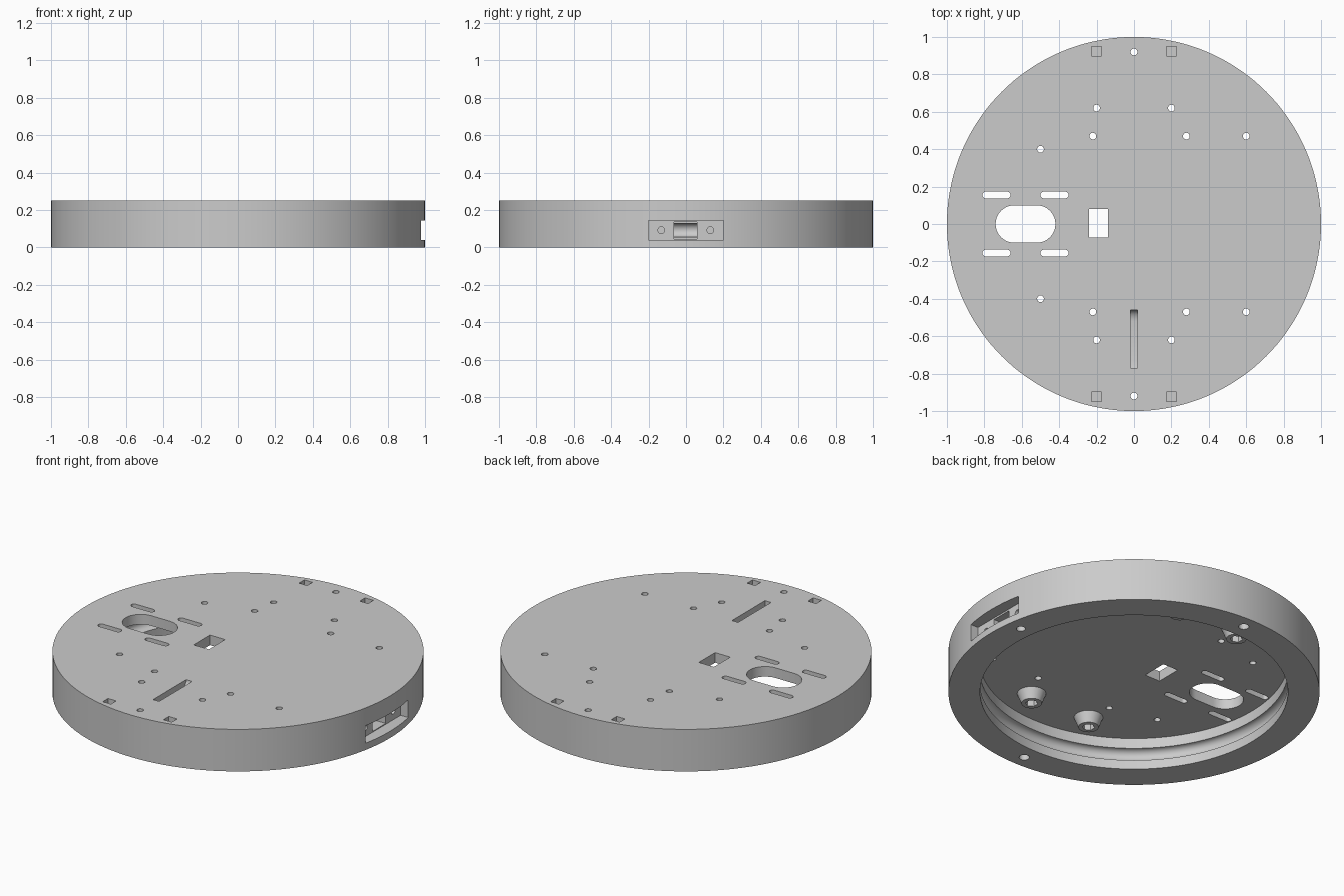
import bpy
import bmesh
import math
from mathutils import Matrix

if "Cube" in bpy.data.objects:
    bpy.data.objects.remove(bpy.data.objects["Cube"], do_unlink=True)

TOP, FLOOR, BORE = 0.25, 0.19, 0.83

grey = bpy.data.materials.new("light_grey_plastic")
grey.use_nodes = True
colour = (0.6, 0.6, 0.6, 1)
grey.diffuse_color = colour
grey.node_tree.nodes["Principled BSDF"].inputs["Base Color"].default_value = colour


def make_object(name, bm):
    bmesh.ops.recalc_face_normals(bm, faces=bm.faces)
    mesh = bpy.data.meshes.new(name)
    bm.to_mesh(mesh)
    bm.free()
    obj = bpy.data.objects.new(name, mesh)
    bpy.context.collection.objects.link(obj)
    mesh.materials.append(grey)
    return obj


def lathe(name, profile, steps=144):
    """Rings from (radius, z) pairs, capped at both ends."""
    bm = bmesh.new()
    rings = []
    for r, z in profile:
        angles = [2 * math.pi * i / steps for i in range(steps)]
        rings.append([bm.verts.new((r * math.cos(a), r * math.sin(a), z)) for a in angles])
    for a, b in zip(rings, rings[1:]):
        for i in range(steps):
            j = (i + 1) % steps
            bm.faces.new((a[i], a[j], b[j], b[i]))
    bm.faces.new(rings[0])
    bm.faces.new(rings[-1])
    return make_object(name, bm)


def prism(points, direction, place):
    """Extrude a flat outline; place maps its 2D points into space."""
    bm = bmesh.new()
    face = bm.faces.new([bm.verts.new(place(u, v)) for u, v in points])
    out = bmesh.ops.extrude_face_region(bm, geom=[face])
    verts = [g for g in out["geom"] if isinstance(g, bmesh.types.BMVert)]
    bmesh.ops.translate(bm, verts=verts, vec=direction)
    return make_object("cutter", bm)


def box(x0, x1, y0, y1, z0, z1):
    outline = [(x0, y0), (x1, y0), (x1, y1), (x0, y1)]
    return prism(outline, (0, 0, z1 - z0), lambda u, v: (u, v, z0))


def cone(x, y, z0, z1, r0, r1, sides=24):
    bm = bmesh.new()
    bmesh.ops.create_cone(bm, cap_ends=True, segments=sides, radius1=r0, radius2=r1,
                          depth=z1 - z0,
                          matrix=Matrix.Translation((x, y, (z0 + z1) / 2)))
    return make_object("cutter", bm)


def stadium(x0, x1, y, r, z0, z1, steps=16):
    """Upright round-ended slot along x."""
    outline = []
    for cx, start in ((x1 - r, -math.pi / 2), (x0 + r, math.pi / 2)):
        for i in range(steps + 1):
            a = start + math.pi * i / steps
            outline.append((cx + r * math.cos(a), y + r * math.sin(a)))
    return prism(outline, (0, 0, z1 - z0), lambda u, v: (u, v, z0))


def combine(target, tool, operation="DIFFERENCE"):
    tool.hide_render = True
    mod = target.modifiers.new("combine", "BOOLEAN")
    mod.operation = operation
    mod.solver = "EXACT"
    mod.object = tool
    bpy.ops.object.select_all(action="DESELECT")
    bpy.context.view_layer.objects.active = target
    target.select_set(True)
    bpy.ops.object.modifier_apply(modifier=mod.name)
    bpy.data.objects.remove(tool, do_unlink=True)


# Round cover with a deep recess and a rounded groove inside the rim
groove = []
for i in range(13):
    a = math.pi * i / 12
    groove.append((BORE + 0.037 * math.sin(a), 0.092 - 0.037 * math.cos(a)))
profile = [(1, TOP), (1, 0), (BORE, 0)] + groove + [(BORE, FLOOR)]
base = lathe("round_base", profile)

# Tapered bosses under the plate, with hexagonal nut pockets
for x in (-0.2, 0.2):
    for y in (-0.62, 0.62):
        combine(base, cone(x, y, 0.13, 0.22, 0.055, 0.09), "UNION")
        combine(base, cone(x, y, 0.1, 0.165, 0.034, 0.034, 6))

for side in (-1, 1):
    # Screw holes through the plate
    for x, y in ((-0.2, 0.62), (0.2, 0.62), (-0.22, 0.47), (0.28, 0.47), (0.6, 0.47), (-0.5, 0.4)):
        combine(base, cone(x, side * y, 0.05, 0.3, 0.018, 0.018))
    # Rim holes, wider at the bottom
    combine(base, cone(0, side * 0.92, -0.05, 0.3, 0.018, 0.018))
    combine(base, cone(0, side * 0.92, -0.05, 0.05, 0.028, 0.028))
    # Blind square sockets in the rim
    for x in (-0.2, 0.2):
        y = side * 0.923
        combine(base, box(x - 0.027, x + 0.027, y - 0.025, y + 0.025, 0.17, 0.3))
    # Narrow slots beside the oval opening
    for x in (-0.81, -0.5):
        combine(base, stadium(x, x + 0.15, side * 0.155, 0.018, 0.1, 0.3))

# Oval and rectangular openings
combine(base, stadium(-0.74, -0.42, 0, 0.1, 0.1, 0.3))
combine(base, box(-0.24, -0.14, -0.073, 0.08, 0.1, 0.3))

# Shallow channel in the top, with one curved end
channel = [(-0.77, 0.3), (-0.77, 0.215), (-0.73, 0.205)]
for i in range(9):
    a = math.pi / 2 * i / 8
    channel.append((-0.52 + 0.06 * math.sin(a), 0.25 - 0.045 * math.cos(a)))
channel.append((-0.46, 0.3))
combine(base, prism(channel, (0.04, 0, 0), lambda u, v: (-0.02, u, v)))

# Side connector pocket with its window and screw holes
combine(base, box(0.93, 1.1, -0.2, 0.2, 0.04, 0.145))
combine(base, box(0.75, 1.0, -0.065, 0.06, 0.045, 0.135))
for y in (-0.132, 0.13):
    ring = [(y + 0.018 * math.cos(math.pi * i / 10), 0.092 + 0.018 * math.sin(math.pi * i / 10))
            for i in range(20)]
    combine(base, prism(ring, (0.07, 0, 0), lambda u, v: (0.88, u, v)))
# Small wire hole under the pocket
combine(base, cone(0.905, 0.13, -0.05, 0.03, 0.025, 0.025))

bpy.ops.object.select_all(action="DESELECT")
base.select_set(True)
bpy.context.view_layer.objects.active = base
bpy.ops.object.shade_smooth_by_angle(angle=math.radians(30))
